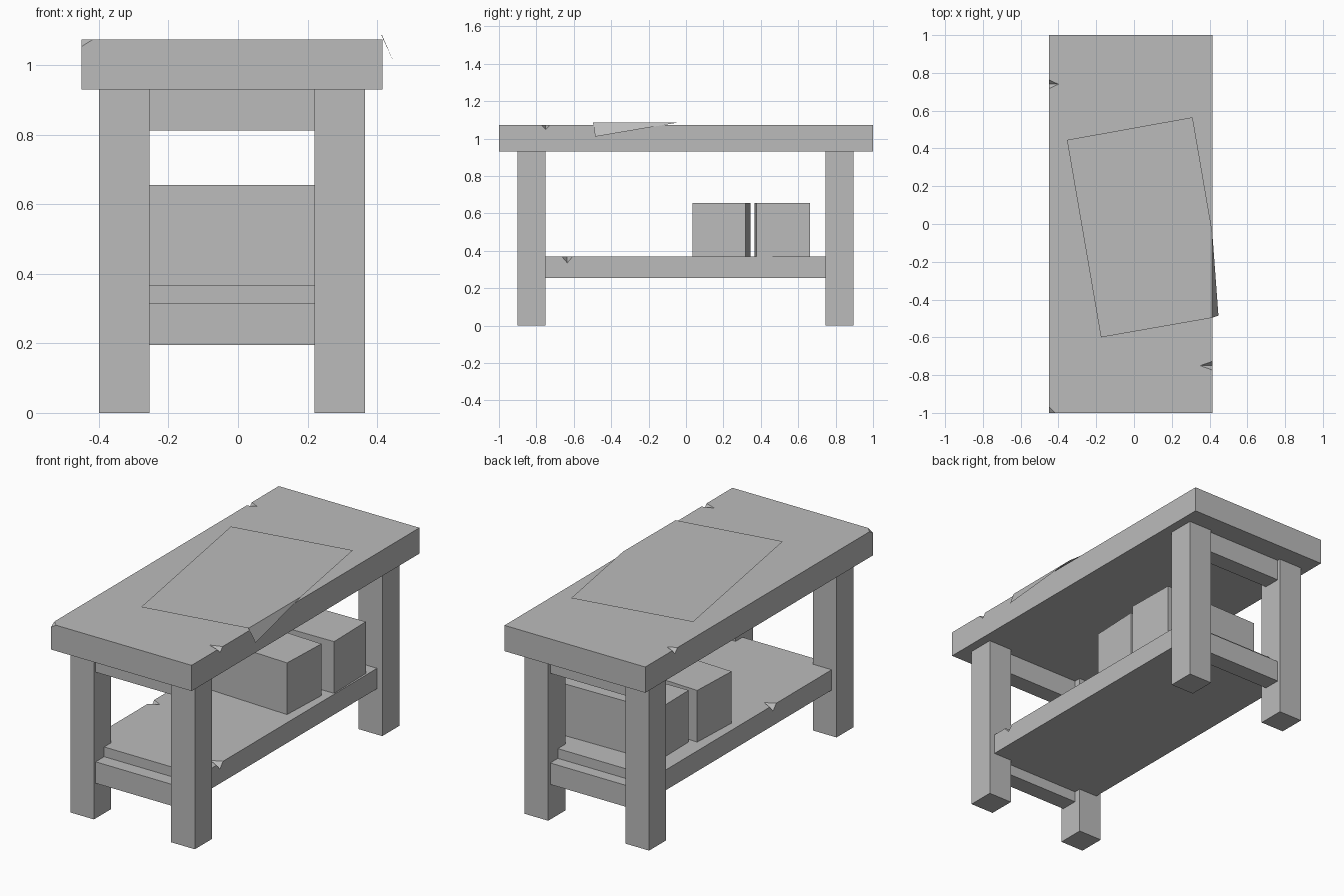
import bpy, bmesh
from math import radians
from mathutils import Vector, Matrix

cube = bpy.data.objects.get("Cube")
if cube:
    bpy.data.objects.remove(cube, do_unlink=True)

grey = bpy.data.materials.new("plain_grey")
grey.use_nodes = True
GREY = (0.5, 0.5, 0.5, 1)
grey.diffuse_color = GREY
grey.node_tree.nodes["Principled BSDF"].inputs["Base Color"].default_value = GREY


def finish(name, bm):
    mesh = bpy.data.meshes.new(name)
    bm.to_mesh(mesh)
    bm.free()
    mesh.materials.append(grey)
    obj = bpy.data.objects.new(name, mesh)
    bpy.context.collection.objects.link(obj)
    return obj


def box(name, low, high, turn=0):
    """Box between two corners, turned about its own vertical axis."""
    low, high = Vector(low), Vector(high)
    bm = bmesh.new()
    bmesh.ops.create_cube(bm, size=1, matrix=Matrix.Diagonal((*(high - low), 1)))
    obj = finish(name, bm)
    obj.location = (low + high) / 2
    obj.rotation_euler.z = radians(turn)
    return obj


def chip(target, centre, size):
    """Cut a small wedge from an edge with a hidden eight-sided cutter."""
    bm = bmesh.new()
    for axis in range(3):
        for sign in (-1, 1):
            point = Vector((0, 0, 0))
            point[axis] = sign * size[axis]
            bm.verts.new(point)
    bmesh.ops.convex_hull(bm, input=bm.verts)
    bmesh.ops.recalc_face_normals(bm, faces=bm.faces)
    cutter = finish(target.name + "_chip_cutter", bm)
    cutter.location = centre
    cutter.hide_render = True
    cutter.hide_viewport = True
    cutter.display_type = 'WIRE'
    cut = target.modifiers.new("chip", 'BOOLEAN')
    cut.operation = 'DIFFERENCE'
    cut.solver = 'EXACT'
    cut.object = cutter


# Thick table top with chipped edges
TOP = 1.073
top = box("table_top", (-0.45, -1, 0.93), (0.415, 1, TOP))
chip(top, (-0.45, 0.74, TOP), (0.05, 0.023, 0.025))
chip(top, (0.415, -0.75, TOP), (0.065, 0.023, 0.025))
chip(top, (-0.45, -1, TOP), (0.032, 0.032, 0.02))

# Legs
for side, x in (("right", -0.40), ("left", 0.22)):
    for end, y in (("front", -0.90), ("back", 0.745)):
        box(f"{end}_{side}_leg", (x, y, 0), (x + 0.145, y + 0.15, 0.93))

# Rails between the legs at each end
for end, y in (("front", -0.885), ("back", 0.78)):
    for level, z in (("lower", 0.195), ("upper", 0.812)):
        box(f"{end}_{level}_rail", (-0.255, y, z), (0.22, y + 0.097, z + 0.119))

# Lower shelf with chipped edges
SHELF = 0.368
shelf = box("shelf", (-0.37, -0.81, 0.255), (0.333, 0.81, SHELF))
chip(shelf, (0.333, -0.635, SHELF), (0.06, 0.028, 0.033))
chip(shelf, (-0.37, -0.235, SHELF), (0.055, 0.028, 0.033))

# Two crates, slightly askew
box("front_crate", (-0.316, 0.046, SHELF), (0.284, 0.332, 0.655), -2.4)
box("back_crate", (-0.276, 0.372, SHELF), (0.324, 0.658, 0.655), 1)

# Paper sheet lying on the top, one corner folded over the edge
Z = 1.086
bm = bmesh.new()
a, b, c, near, far, tip = [bm.verts.new(p) for p in (
    (0.31, 0.565, Z), (-0.355, 0.445, Z), (-0.175, -0.6, Z),
    (0.412, -0.497, Z), (0.414, -0.04, Z), (0.447, -0.485, 1.01))]
bm.faces.new((a, b, c, near, far))
bm.faces.new((far, near, tip))
finish("paper_sheet", bm)
